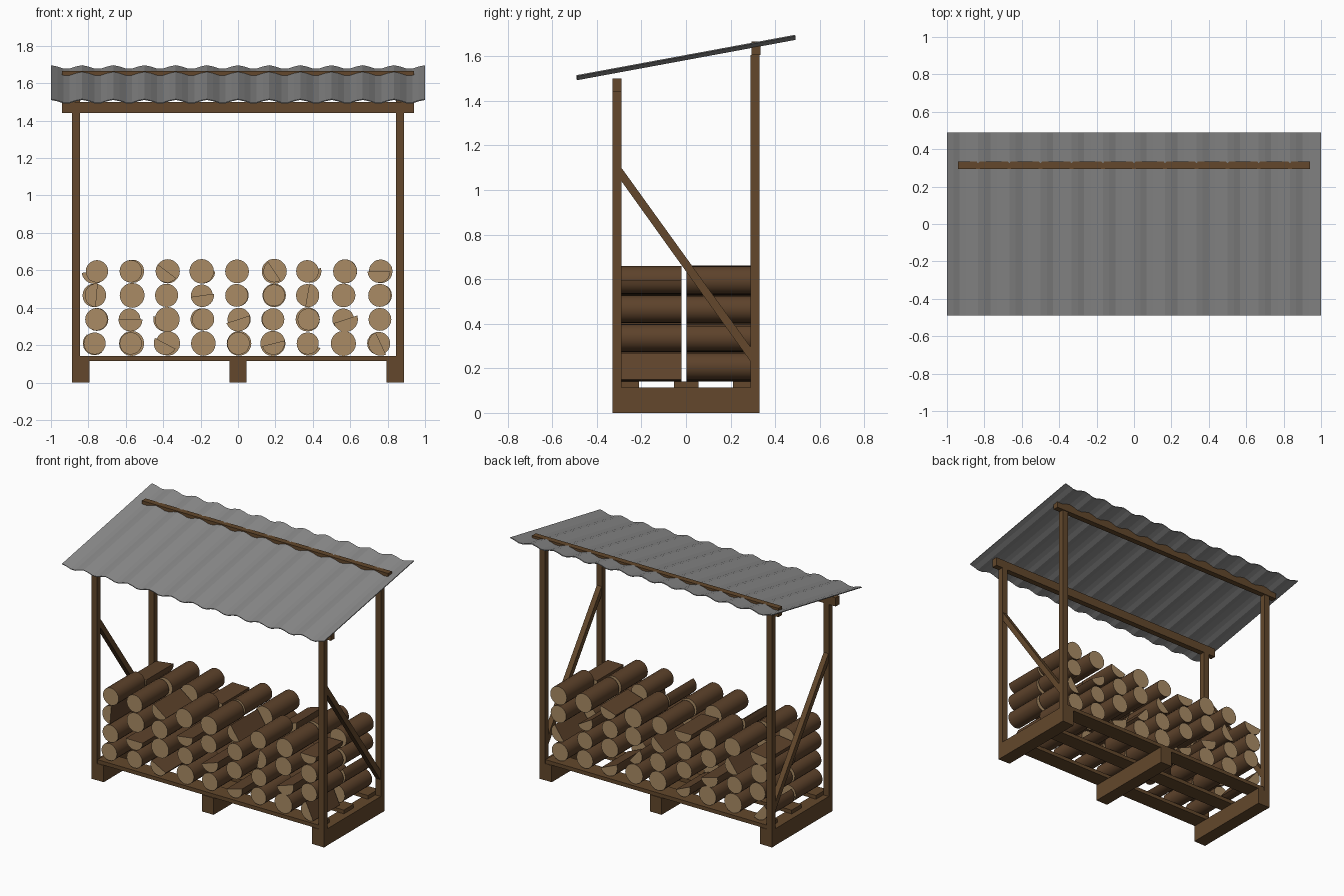
import bpy, bmesh, math, random
from mathutils import Vector

random.seed(4)
cube = bpy.data.objects.get("Cube")
if cube:
    bpy.data.objects.remove(cube, do_unlink=True)


def material(name, rgb):
    m = bpy.data.materials.new(name)
    m.use_nodes = True
    m.diffuse_color = (*rgb, 1)
    bsdf = next(n for n in m.node_tree.nodes if n.type == 'BSDF_PRINCIPLED')
    bsdf.inputs["Base Color"].default_value = (*rgb, 1)
    bsdf.inputs["Roughness"].default_value = 0.8
    return m


TIMBER = material("timber_brown", (0.125, 0.064, 0.025))
BARK = material("bark_brown", (0.11, 0.055, 0.024))
CUT = material("cut_wood_tan", (0.40, 0.26, 0.13))
METAL = material("sheet_metal_grey", (0.26, 0.26, 0.26))


def finish(name, bm, *mats):
    bmesh.ops.recalc_face_normals(bm, faces=bm.faces)
    mesh = bpy.data.meshes.new(name)
    bm.to_mesh(mesh)
    bm.free()
    for m in mats:
        mesh.materials.append(m)
    ob = bpy.data.objects.new(name, mesh)
    bpy.context.collection.objects.link(ob)
    return ob


def box(name, x, y, z):
    """Timber between the given (low, high) limits on each axis."""
    bm = bmesh.new()
    bmesh.ops.create_cube(bm, size=1)
    for v in bm.verts:
        v.co = [(lo + hi) / 2 + c * (hi - lo) for c, (lo, hi) in zip(v.co, (x, y, z))]
    return finish(name, bm, TIMBER)


def prism(bm, points, axis):
    """Extrude a closed 3D outline along a vector."""
    base = bm.faces.new([bm.verts.new(p) for p in points])
    out = bmesh.ops.extrude_face_region(bm, geom=[base], use_keep_orig=True)
    top = [g for g in out["geom"] if isinstance(g, bmesh.types.BMVert)]
    bmesh.ops.translate(bm, verts=top, vec=axis)


# Frame: posts, braces and runners on both sides
FRONT, BACK = (-0.33, -0.29), (0.29, 0.33)
for side, s in (("left", 1), ("right", -1)):
    def span(a, b):
        return tuple(sorted((s * a, s * b)))
    box(f"front_post_{side}", span(0.845, 0.888), FRONT, (0, 1.44))
    box(f"back_post_{side}", span(0.845, 0.888), BACK, (0, 1.605))
    box(f"runner_{side}", span(0.795, 0.887), (-0.329, 0.329), (0, 0.115))
    bm = bmesh.new()
    outline = [(-0.29, 1.10), (-0.29, 1.04), (0.29, 0.23), (0.29, 0.295)]
    prism(bm, [(s * 0.848, y, z) for y, z in outline], Vector((s * 0.036, 0, 0)))
    finish(f"brace_{side}", bm, TIMBER)
box("runner_middle", (-0.045, 0.045), (-0.33, 0.33), (0, 0.115))

# Floor slats and roof beams
for name, y in (("front", (-0.325, -0.21)), ("middle", (-0.053, 0.055)), ("back", (0.21, 0.325))):
    box(f"floor_slat_{name}", (-0.845, 0.845), y, (0.115, 0.141))
box("front_beam", (-0.94, 0.94), FRONT, (1.44, 1.5))
box("back_beam", (-0.94, 0.94), (0.295, 0.335), (1.605, 1.666))

# Corrugated roof sheet, sloping down to the front
WAVES, STEPS = 12, 5
bm = bmesh.new()
rows = []
for y, z in ((-0.49, 1.503), (0.49, 1.684)):
    rows.append([])
    for i in range(WAVES * STEPS + 1):
        x = -1 + 2 * i / (WAVES * STEPS)
        wave = 0.01 * math.cos(math.tau * i / STEPS)
        rows[-1].append(bm.verts.new((x, y, z + wave)))
for i in range(WAVES * STEPS):
    bm.faces.new((rows[0][i], rows[0][i + 1], rows[1][i + 1], rows[1][i]))
roof = finish("corrugated_roof", bm, METAL)
solid = roof.modifiers.new("thickness", 'SOLIDIFY')
solid.thickness = 0.005
solid.offset = 0


# Stacked logs: every third one is split, with a flat face turned to an angle
SPLIT_ANGLES = [[62, 104, 25], [90, 108, 108], [-5, 98, 170], [53, 34, 90]]
SIDES = 20


def log_stack(name, y0, y1, split_rest, angles=None):
    bm = bmesh.new()
    for row in range(4):
        for col in range(9):
            x = -0.762 + 0.19 * col + random.uniform(-0.008, 0.008)
            z = 0.209 + 0.1285 * row
            r = random.uniform(0.058, 0.068)
            start, sweep, count = 0, math.tau, SIDES
            if (row + col) % 3 == split_rest:
                turn = angles[row][col // 3] if angles else random.uniform(35, 145)
                start, sweep, count = math.radians(turn + 90), math.pi, SIDES // 2 + 1
            step = sweep / (SIDES if count == SIDES else count - 1)
            ring = [(x + r * math.cos(start + i * step), y0,
                     z + r * math.sin(start + i * step)) for i in range(count)]
            prism(bm, ring, Vector((0, y1 - y0, 0)))
    bm.normal_update()
    for f in bm.faces:
        f.material_index = int(abs(f.normal.y) > 0.5)
        f.smooth = True
    bmesh.ops.recalc_face_normals(bm, faces=bm.faces)
    for e in bm.edges:
        e.smooth = e.calc_face_angle(0) < math.radians(35)
    finish(name, bm, BARK, CUT)


log_stack("front_logs", -0.31, -0.02, 2, SPLIT_ANGLES)
log_stack("back_logs", 0.003, 0.30, 0)
